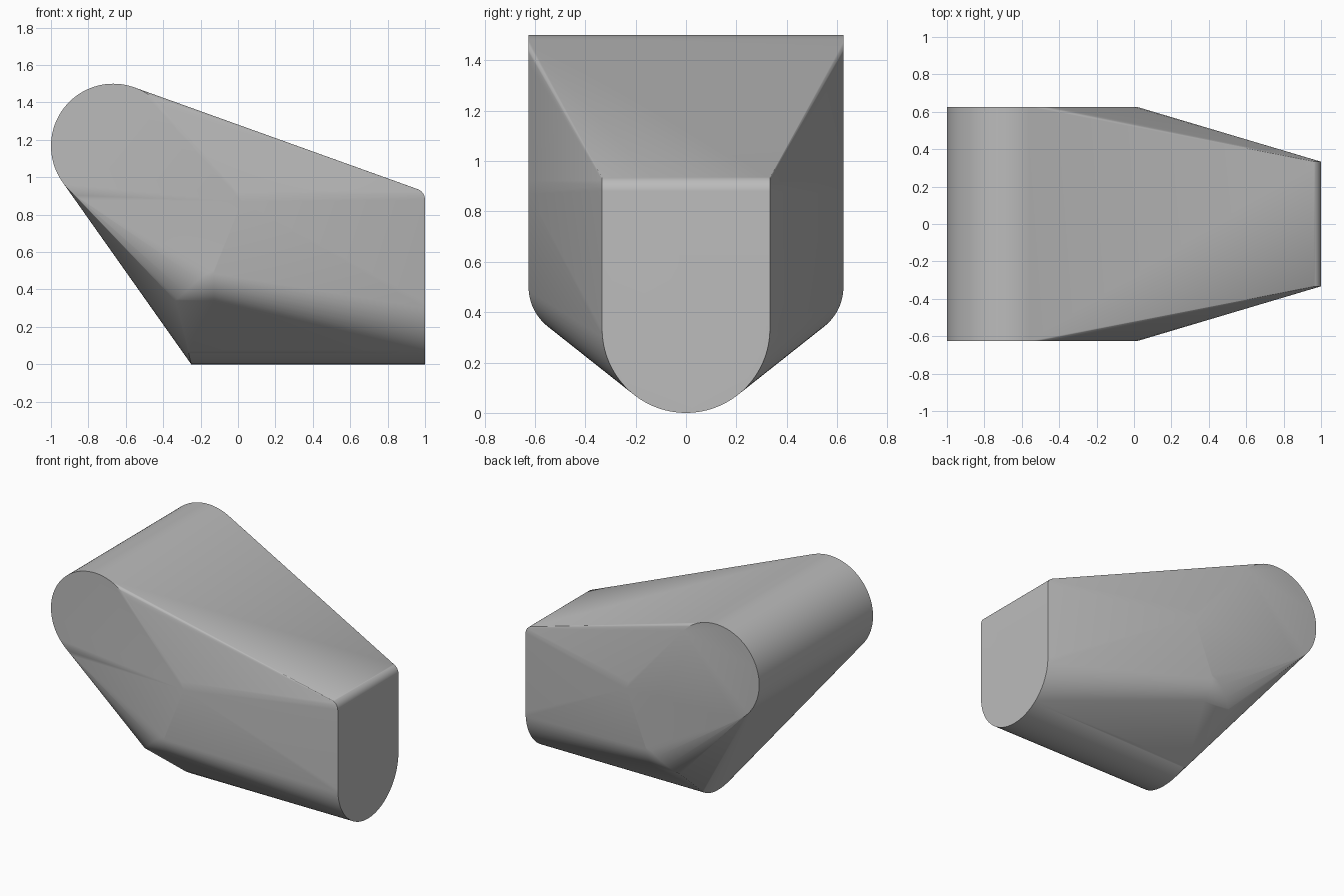
import bpy, bmesh
from math import sin, cos, radians

cube = bpy.data.objects.get("Cube")
if cube:
    bpy.data.objects.remove(cube, do_unlink=True)

grey = bpy.data.materials.new("plain grey")
grey.use_nodes = True
colour = (0.5, 0.5, 0.5, 1)
grey.diffuse_color = colour
grey.node_tree.nodes["Principled BSDF"].inputs["Base Color"].default_value = colour


def arc(cx, cy, r, start, end, steps):
    """Points of a circular arc, angles in degrees."""
    angles = [radians(start + (end - start) * i / steps) for i in range(steps + 1)]
    return [(cx + r * cos(a), cy + r * sin(a)) for a in angles]


HALF, NOSE = 0.625, 0.333
points = []

# Thick rounded bar across the raised end
for x, z in arc(-0.667, 1.167, 0.333, 0, 360, 96):
    points += [(x, y, z) for y in (-HALF, HALF)]

# Rounded upper edge of the flat end
for x, z in arc(0.94, 0.88, 0.06, 0, 90, 12):
    points += [(x, y, z) for y in (-NOSE, NOSE)]

# Half-round keel from the flat end to the lower tip
for y, z in arc(0, NOSE, NOSE, 180, 360, 64):
    points.append((1, y, z))
    if z < 0.08:
        points.append((-0.25 - 0.23 * z, y, z))

for side in (-1, 1):
    # Shoulders where the flanks begin to taper
    points += [(0.02, side * HALF, 0.87), (0, side * HALF, 0.92)]
    # Rounded lower corners of the flanks
    corner = arc(0.425, 0.5, 0.2, 0, -53, 12)
    for i, (y, z) in enumerate(corner):
        t = i / (len(corner) - 1)
        points += [(-0.13 - 0.205 * t ** 0.7, side * y, z),
                   (-0.13, side * y, z)]

# Skin the shapes into one body
bm = bmesh.new()
for p in points:
    bm.verts.new(p)
bmesh.ops.remove_doubles(bm, verts=bm.verts, dist=0.0005)
hull = bmesh.ops.convex_hull(bm, input=bm.verts)
loose = {g for g in hull["geom_interior"] + hull["geom_unused"]
         if isinstance(g, bmesh.types.BMVert)}
bmesh.ops.delete(bm, geom=list(loose), context="VERTS")
bmesh.ops.dissolve_limit(bm, angle_limit=radians(0.3), verts=bm.verts, edges=bm.edges)
bmesh.ops.recalc_face_normals(bm, faces=bm.faces)

mesh = bpy.data.meshes.new("body")
bm.to_mesh(mesh)
bm.free()
mesh.materials.append(grey)
body = bpy.data.objects.new("body", mesh)
bpy.context.collection.objects.link(body)
bpy.ops.object.select_all(action="DESELECT")
body.select_set(True)
bpy.context.view_layer.objects.active = body
bpy.ops.object.shade_smooth_by_angle(angle=radians(30))
